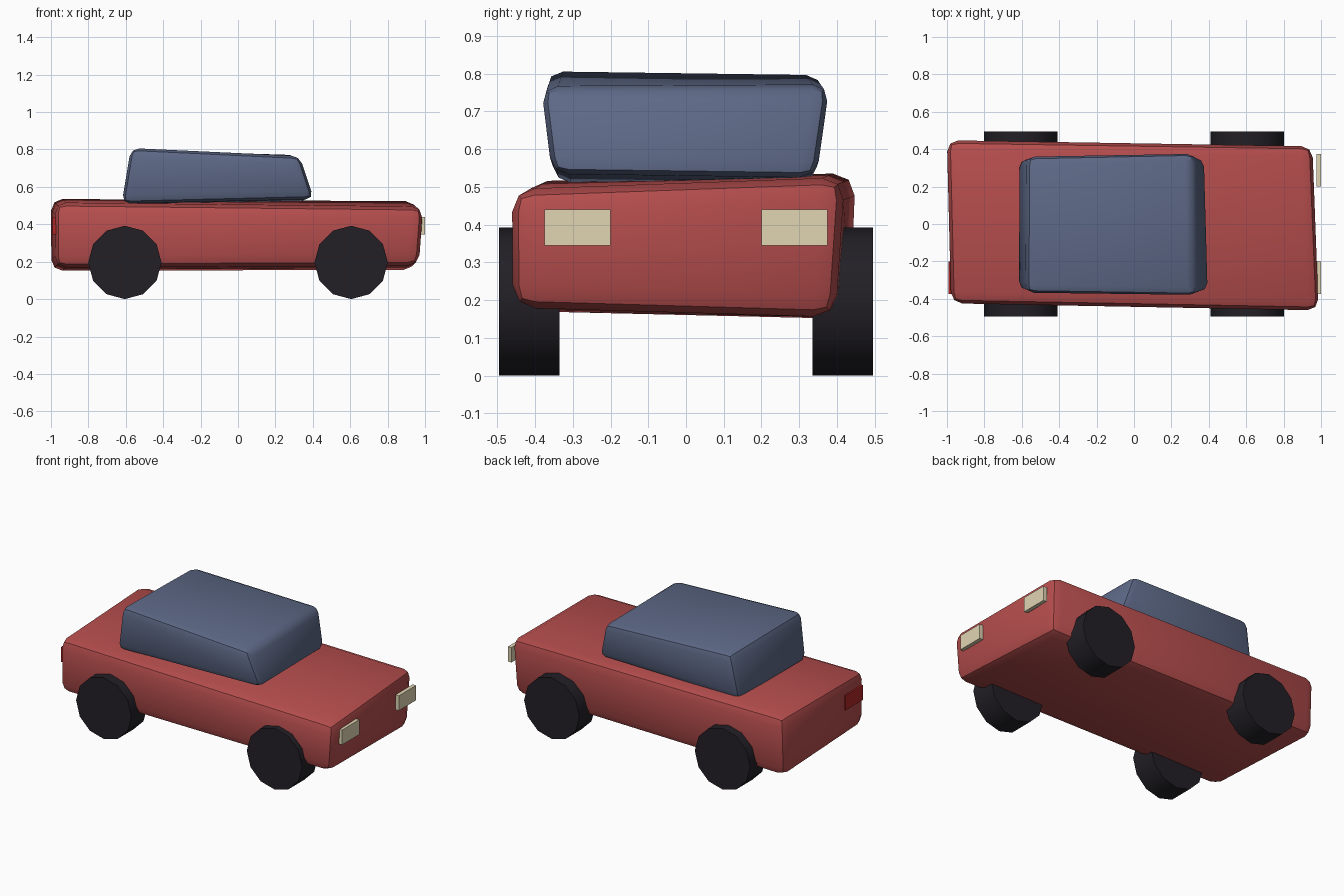
import bpy, bmesh, math

if "Cube" in bpy.data.objects:
    bpy.data.objects.remove(bpy.data.objects["Cube"])


def material(name, rgb):
    m = bpy.data.materials.new(name)
    m.diffuse_color = (*rgb, 1)
    m.use_nodes = True
    m.node_tree.nodes["Principled BSDF"].inputs["Base Color"].default_value = m.diffuse_color
    return m


RED = material("body_red", (0.47, 0.075, 0.075))
GLASS = material("cabin_blue", (0.11, 0.14, 0.24))
RUBBER = material("tyre_black", (0.016, 0.014, 0.019))
CREAM = material("headlight_cream", (0.75, 0.66, 0.45))
LAMP = material("tail_red", (0.45, 0.02, 0.02))


def finish(bm, name, mat, smooth=True):
    bmesh.ops.recalc_face_normals(bm, faces=bm.faces)
    me = bpy.data.meshes.new(name)
    bm.to_mesh(me)
    bm.free()
    me.materials.append(mat)
    ob = bpy.data.objects.new(name, me)
    bpy.context.collection.objects.link(ob)
    if smooth:
        bpy.ops.object.select_all(action='DESELECT')
        bpy.context.view_layer.objects.active = ob
        ob.select_set(True)
        bpy.ops.object.shade_smooth_by_angle(angle=math.radians(35))
    return ob


def skewed_box(name, rear, front, bevel, mat):
    """Bevelled box from two end rings, each running around the section."""
    bm = bmesh.new()
    a = [bm.verts.new(p) for p in rear]
    b = [bm.verts.new(p) for p in front]
    bm.faces.new(a)
    bm.faces.new(b)
    for i in range(4):
        j = (i + 1) % 4
        bm.faces.new((a[i], a[j], b[j], b[i]))
    bmesh.ops.recalc_face_normals(bm, faces=bm.faces)
    bmesh.ops.bevel(bm, geom=bm.edges[:], offset=bevel, segments=2,
                    profile=0.5, affect='EDGES')
    return finish(bm, name, mat)


def box(name, lo, hi, mat):
    bm = bmesh.new()
    bmesh.ops.create_cube(bm, size=1)
    for v in bm.verts:
        v.co = [lo[k] + (v.co[k] + 0.5) * (hi[k] - lo[k]) for k in range(3)]
    return finish(bm, name, mat, False)


def wheel(name, x, y):
    bm = bmesh.new()
    r, width = 0.196, 0.16
    rings = []
    for s in (-0.5, 0.5):
        rings.append([bm.verts.new((x + r * math.cos(i * math.pi / 6), y + s * width,
                                    r + r * math.sin(i * math.pi / 6)))
                      for i in range(12)])
        bm.faces.new(rings[-1])
    for i in range(12):
        j = (i + 1) % 12
        bm.faces.new((rings[0][i], rings[0][j], rings[1][j], rings[1][i]))
    return finish(bm, name, RUBBER)


# Lower body, slightly crooked
skewed_box("body",
           [(-0.978, -0.42, 0.17), (-1.0, 0.435, 0.15), (-1.0, 0.45, 0.537), (-0.978, -0.425, 0.515)],
           [(0.968, -0.46, 0.18), (0.945, 0.395, 0.155), (0.955, 0.42, 0.525), (0.992, -0.462, 0.493)],
           0.06, RED)

# Cabin
skewed_box("cabin",
           [(-0.622, -0.35, 0.51), (-0.62, 0.345, 0.51), (-0.568, 0.362, 0.797), (-0.573, -0.37, 0.808)],
           [(0.408, -0.355, 0.535), (0.385, 0.345, 0.525), (0.318, 0.382, 0.77), (0.33, -0.385, 0.765)],
           0.045, GLASS)

# Wheels and lights on both sides
for side, sy in (("left", 1), ("right", -1)):
    wheel(f"front_wheel_{side}", 0.605, sy * 0.415)
    wheel(f"rear_wheel_{side}", -0.605, sy * 0.415)
    y0, y1 = sorted((sy * 0.2, sy * 0.375))
    box(f"headlight_{side}", (0.975, y0, 0.345), (1.0, y1, 0.44), CREAM)
    box(f"tail_light_{side}", (-0.992, y0, 0.345), (-0.967, y1, 0.44), LAMP)
